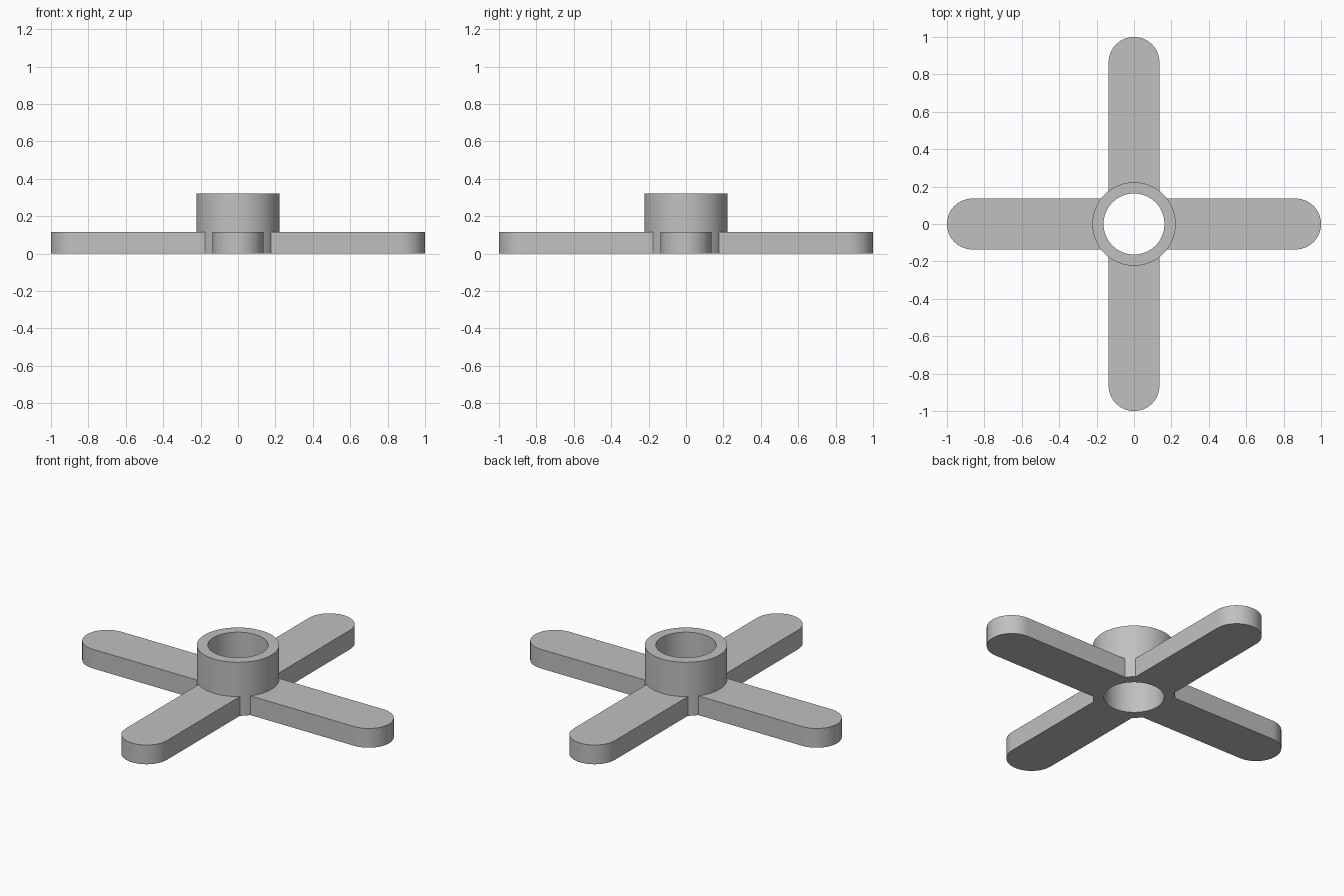
import bpy, bmesh
from math import sin, cos, pi, asin, radians
from mathutils import Matrix

cube = bpy.data.objects.get("Cube")
if cube:
    bpy.data.objects.remove(cube, do_unlink=True)

HUB_R, BORE_R, HUB_H = 0.223, 0.163, 0.32
ARM_W, ARM_H, REACH = 0.136, 0.115, 1.0
SEGS = 96

grey = bpy.data.materials.new("plain grey")
grey.use_nodes = True
colour = (0.53, 0.53, 0.53, 1)
grey.diffuse_color = colour
grey.node_tree.nodes["Principled BSDF"].inputs["Base Color"].default_value = colour


def finish(bm, name):
    """Turn a bmesh into a smooth-shaded object with sharp edges."""
    bmesh.ops.recalc_face_normals(bm, faces=bm.faces)
    mesh = bpy.data.meshes.new(name)
    bm.to_mesh(mesh)
    bm.free()
    mesh.materials.append(grey)
    obj = bpy.data.objects.new(name, mesh)
    bpy.context.collection.objects.link(obj)
    bpy.ops.object.select_all(action='DESELECT')
    obj.select_set(True)
    bpy.context.view_layer.objects.active = obj
    bpy.ops.object.shade_smooth_by_angle(angle=radians(30))
    return obj


def arc(cx, radius, start, end, steps):
    return [(cx + radius * cos(start + (end - start) * i / steps),
             radius * sin(start + (end - start) * i / steps)) for i in range(steps + 1)]


# Hub: square-sectioned sleeve, open through the middle
bm = bmesh.new()
section = [(BORE_R, 0), (HUB_R, 0), (HUB_R, HUB_H), (BORE_R, HUB_H)]
rings = [[bm.verts.new((r * cos(2 * pi * i / SEGS), r * sin(2 * pi * i / SEGS), z))
          for r, z in section] for i in range(SEGS)]
for i, ring in enumerate(rings):
    following = rings[(i + 1) % SEGS]
    for j in range(4):
        k = (j + 1) % 4
        bm.faces.new((ring[j], following[j], following[k], ring[k]))
finish(bm, "hub")

# Arms: round-ended bars whose inner ends follow the hub wall
half_angle = asin(ARM_W / HUB_R)
outline = (arc(REACH - ARM_W, ARM_W, -pi / 2, pi / 2, 32)
           + arc(0, HUB_R, half_angle, -half_angle, 20))
for turn, name in enumerate(("left_arm", "back_arm", "right_arm", "front_arm")):
    bm = bmesh.new()
    base = bm.faces.new([bm.verts.new((x, y, 0)) for x, y in outline])
    top = bmesh.ops.extrude_face_region(bm, geom=[base])["geom"]
    bmesh.ops.translate(bm, vec=(0, 0, ARM_H),
                        verts=[v for v in top if isinstance(v, bmesh.types.BMVert)])
    bmesh.ops.rotate(bm, verts=bm.verts, matrix=Matrix.Rotation(turn * pi / 2, 3, 'Z'))
    finish(bm, name)
